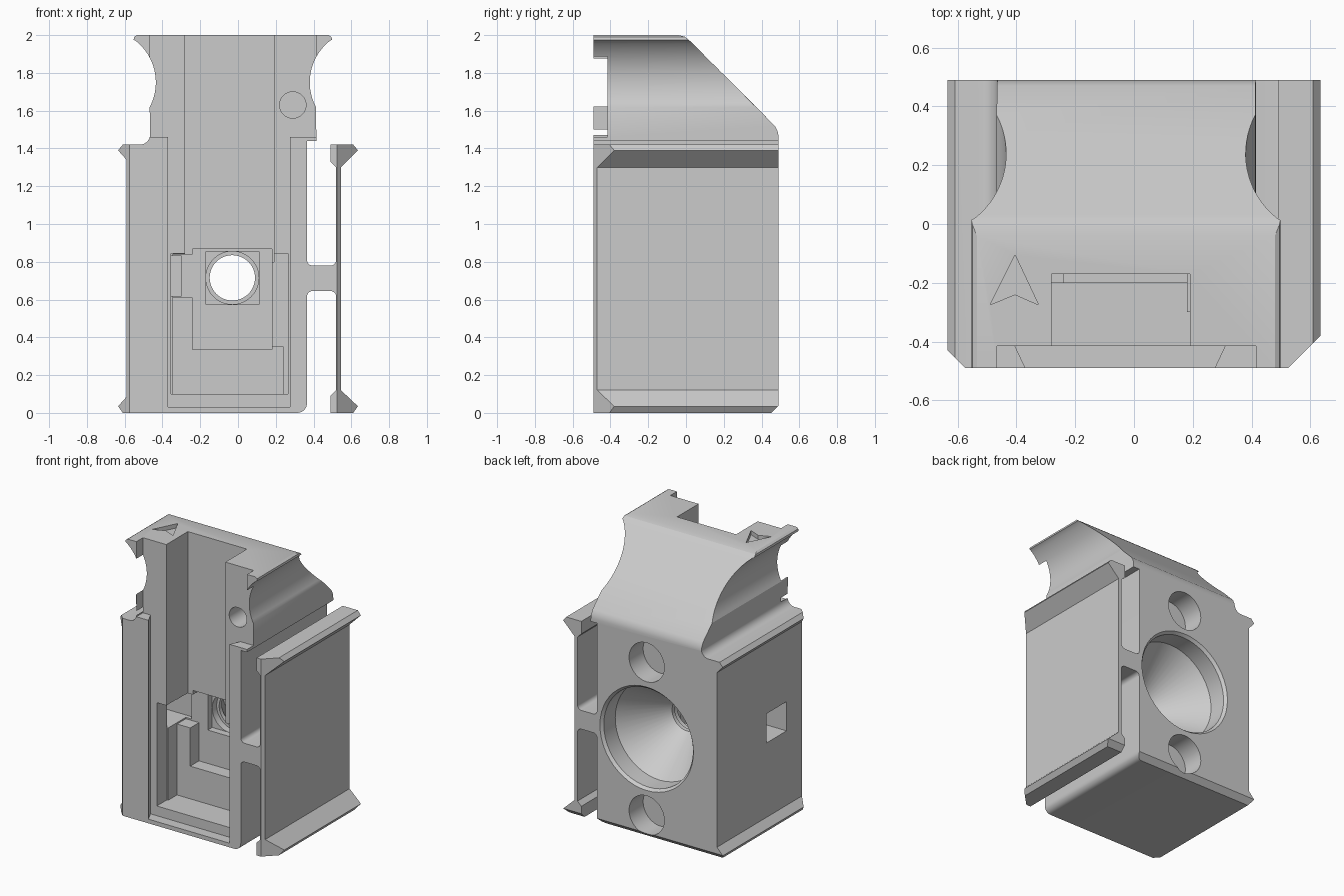
import bpy, bmesh
from math import cos, sin, radians, pi

cube = bpy.data.objects.get("Cube")
if cube:
    bpy.data.objects.remove(cube, do_unlink=True)

grey = bpy.data.materials.new("plain grey")
grey.use_nodes = True
COLOUR = (0.6, 0.6, 0.6, 1)
grey.diffuse_color = COLOUR
grey.node_tree.nodes["Principled BSDF"].inputs["Base Color"].default_value = COLOUR


def arc(cx, cz, r, start, end, n=6):
    angles = [radians(start + (end - start) * i / n) for i in range(n + 1)]
    return [(cx + r * cos(a), cz + r * sin(a)) for a in angles]


def finish(name, bm):
    bmesh.ops.recalc_face_normals(bm, faces=bm.faces)
    mesh = bpy.data.meshes.new(name)
    bm.to_mesh(mesh)
    bm.free()
    mesh.materials.append(grey)
    obj = bpy.data.objects.new(name, mesh)
    bpy.context.collection.objects.link(obj)
    return obj


def loft(name, rings):
    """Closed solid through a list of equal-length rings."""
    bm = bmesh.new()
    loops = [[bm.verts.new(p) for p in ring] for ring in rings]
    n = len(loops[0])
    for low, high in zip(loops, loops[1:]):
        for i in range(n):
            j = (i + 1) % n
            bm.faces.new((low[i], low[j], high[j], high[i]))
    bm.faces.new(loops[0])
    bm.faces.new(loops[-1])
    return finish(name, bm)


def prism(name, pts, axis, a, b):
    place = {"x": lambda u, v, t: (t, u, v),
             "y": lambda u, v, t: (u, t, v),
             "z": lambda u, v, t: (u, v, t)}[axis]
    return loft(name, [[place(u, v, t) for u, v in pts] for t in (a, b)])


def box(name, x0, x1, y0, y1, z0, z1):
    return prism(name, [(x0, y0), (x1, y0), (x1, y1), (x0, y1)], "z", z0, z1)


def bore(name, x, z, profile, n=48):
    """Turned cutter along y; profile holds (radius, y) pairs."""
    return loft(name, [[(x + r * cos(2 * pi * i / n), y, z + r * sin(2 * pi * i / n))
                        for i in range(n)] for r, y in profile])


def apply(target, tool, operation="DIFFERENCE"):
    tool.hide_render = True
    mod = target.modifiers.new("cut", "BOOLEAN")
    mod.operation = operation
    mod.solver = "EXACT"
    mod.object = tool
    bpy.context.view_layer.objects.active = target
    bpy.ops.object.modifier_apply(modifier=mod.name)
    bpy.data.objects.remove(tool, do_unlink=True)


# Main section: body, thin web, side rail and waisted head
outline = [(-.61, 0)]
outline += arc(.315, .05, .05, -90, 0)
outline += arc(.395, .615, .03, 180, 90) + arc(.49, .615, .03, 90, 0)
outline += [(.52, .12), (.49, .09), (.49, 0), (.61, 0), (.635, .035), (.545, .12),
            (.545, 1.3), (.635, 1.39), (.61, 1.42), (.49, 1.42), (.49, 1.33), (.52, 1.3)]
outline += arc(.49, .81, .03, 0, -90) + arc(.395, .81, .03, -90, -180)
outline += [(.365, 1.44), (.415, 1.44)]
outline += arc(.66, 1.75, .28, 208, 128, 16)
outline += [(.498, 1.975), (.495, 1.99), (.48, 2), (-.535, 2), (-.55, 1.99), (-.553, 1.975)]
outline += arc(-.715, 1.75, .28, 52, -28, 16)
outline += arc(-.52, 1.475, .055, 0, -90)
outline += [(-.61, 1.42), (-.635, 1.39), (-.59, 1.34), (-.59, .085), (-.635, .035)]
body = prism("holder_body", outline, "y", -.49, .49)

# Side envelope: sloped head and bevelled rear bottom edge
side = [(-.6, -.1), (.35, -.1), (.6, .145), (.6, 1.44), (.49, 1.465), (.485, 1.49),
        (.47, 1.52), (.02, 1.97), (-.005, 1.991), (-.04, 2), (-.05, 2.1), (-.6, 2.1)]
apply(body, prism("side_envelope", side, "x", -1, 1), "INTERSECT")

# Bevelled front corners
plan = [(-.575, -.49), (.525, -.49), (.7, -.315), (.7, .6), (-.7, .6), (-.7, -.365)]
plan[0:2] = [(-.675, -.59), (-.565, -.5), (.515, -.5)][1:]
apply(body, prism("plan_envelope", plan, "z", -.5, 2.5), "INTERSECT")

# Front of the head set back between the two lips, and the dovetail slot below it
apply(body, box("head_recess", -.4655, .4155, -.6, -.415, 1.46, 2.1))
slot = [(-.365, -.5), (.27, -.5), (.31, -.415), (-.405, -.415)]
apply(body, prism("dovetail_slot", slot, "z", .03, 1.5))

# Stepped pockets: x0, x1, depth, z0, z1
pockets = [
    (-.28, .19, -.17, .8, 2.1),
    (-.355, .265, -.3, .1, .843),
    (-.345, .24, -.2, .1, .35),
    (-.345, .18, -.2, .335, .84),
    (-.24, .18, -.1, .335, .868),
    (-.345, -.2, -.1, .61, .838),
    (-.17, .11, -.05, .575, .855),
]
for x0, x1, depth, z0, z1 in pockets:
    apply(body, box("pocket", x0, x1, -.55, depth, z0, z1))

# Window through the side wall
apply(body, box("side_window", -.8, -.3, -.3, -.07, .62, .83))

# Rear cone with through hole, round sockets and front pin hole
cone = [(.372, .51), (.372, .49), (.355, .47), (.355, .34), (.12, .03),
        (.12, 0), (.14, 0), (.14, -.08)]
apply(body, bore("cone_bore", -.03, .715, cone))
for z in (.165, 1.265):
    apply(body, bore("rear_socket", -.03, z, [(.14, .6), (.14, .33)]))
apply(body, bore("pin_hole", .29, 1.63, [(.07, -.6), (.07, -.2)], 32))

# Engraved arrow on top
arrow = [(-.405, -.105), (-.49, -.275), (-.405, -.24), (-.325, -.275)]
apply(body, prism("arrow_cut", arrow, "z", 1.97, 2.1))

bpy.ops.object.select_all(action="DESELECT")
body.select_set(True)
bpy.context.view_layer.objects.active = body
bpy.ops.object.shade_smooth_by_angle(angle=radians(25))
